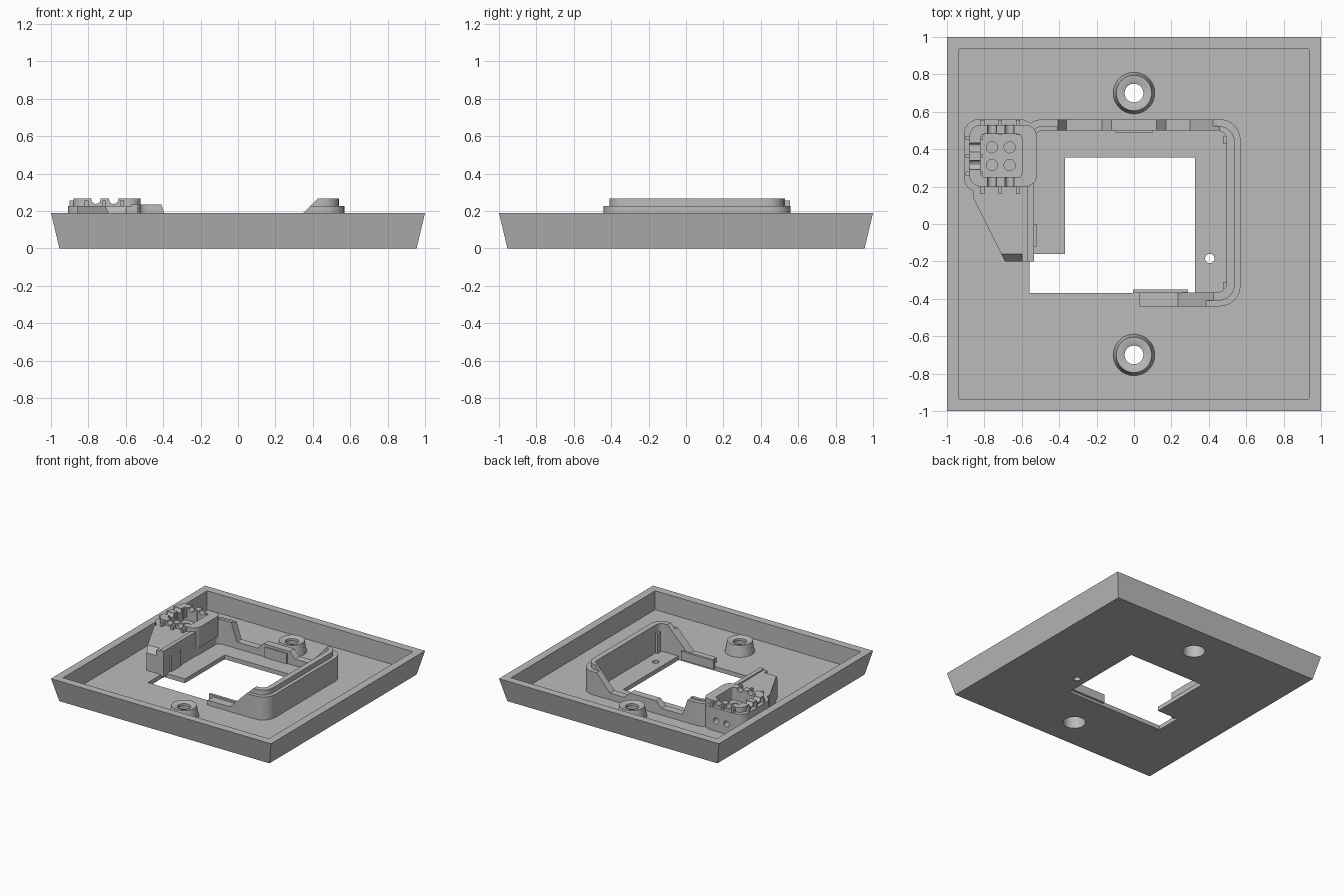
import bpy, bmesh, math
from mathutils import Vector

cube = bpy.data.objects.get("Cube")
if cube:
    bpy.data.objects.remove(cube, do_unlink=True)

grey = bpy.data.materials.new("plain grey plastic")
grey.use_nodes = True
grey.diffuse_color = (0.5, 0.5, 0.5, 1)
grey.node_tree.nodes["Principled BSDF"].inputs["Base Color"].default_value = (0.5, 0.5, 0.5, 1)


def finish(name, bm):
    bmesh.ops.recalc_face_normals(bm, faces=bm.faces)
    mesh = bpy.data.meshes.new(name)
    bm.to_mesh(mesh)
    bm.free()
    mesh.materials.append(grey)
    ob = bpy.data.objects.new(name, mesh)
    bpy.context.collection.objects.link(ob)
    return ob


def prism(name, pts, lo, hi, axis="z", top=None):
    """Extrude an outline along an axis; top is an optional second outline."""
    place = {"x": lambda a, b, h: (h, a, b),
             "y": lambda a, b, h: (a, h, b),
             "z": lambda a, b, h: (a, b, h)}[axis]
    bm = bmesh.new()
    low = [bm.verts.new(place(a, b, lo)) for a, b in pts]
    high = [bm.verts.new(place(a, b, hi)) for a, b in (top or pts)]
    bm.faces.new(low)
    bm.faces.new(high)
    n = len(low)
    for i in range(n):
        j = (i + 1) % n
        bm.faces.new((low[i], low[j], high[j], high[i]))
    return finish(name, bm)


def rect(x0, x1, y0, y1, r=0.0):
    """Rectangle outline with optional round corners."""
    if r == 0:
        return [(x0, y0), (x1, y0), (x1, y1), (x0, y1)]
    pts = []
    centres = [(x1 - r, y1 - r), (x0 + r, y1 - r), (x0 + r, y0 + r), (x1 - r, y0 + r)]
    for k, (cx, cy) in enumerate(centres):
        for i in range(7):
            a = math.pi / 2 * (k + i / 6)
            pts.append((cx + r * math.cos(a), cy + r * math.sin(a)))
    return pts


def circle(cx, cy, r, n=24):
    return [(cx + r * math.cos(2 * math.pi * i / n), cy + r * math.sin(2 * math.pi * i / n))
            for i in range(n)]


def cut(ob, *cutters, op="DIFFERENCE"):
    """Boolean the cutters into an object, bake the result and drop the cutters."""
    for c in cutters:
        mod = ob.modifiers.new("cut", "BOOLEAN")
        mod.operation, mod.solver, mod.object = op, "EXACT", c
    bpy.context.view_layer.update()
    deps = bpy.context.evaluated_depsgraph_get()
    mesh = bpy.data.meshes.new_from_object(ob.evaluated_get(deps))
    ob.modifiers.clear()
    ob.data = mesh
    for c in cutters:
        bpy.data.objects.remove(c, do_unlink=True)


def smooth(ob):
    bpy.ops.object.select_all(action="DESELECT")
    ob.select_set(True)
    bpy.context.view_layer.objects.active = ob
    bpy.ops.object.shade_smooth_by_angle(angle=math.radians(30))


FLOOR, RIM = 0.035, 0.19

# Tray with flared sides, L-shaped opening and screw holes
tray = prism("tray", rect(-0.955, 0.955, -0.955, 0.955), 0, RIM, top=rect(-1, 1, -1, 1))
opening = [(-0.56, -0.37), (0.325, -0.37), (0.325, 0.355), (-0.37, 0.355),
           (-0.37, -0.16), (-0.56, -0.16)]
cut(tray,
    prism("cavity", rect(-0.935, 0.935, -0.935, 0.935), FLOOR, 0.4),
    prism("window", opening, -0.1, 0.1),
    prism("pin_hole", circle(0.405, -0.185, 0.025), -0.1, 0.1),
    *[prism("screw_hole", circle(0, y, 0.09), -0.1, 0.1) for y in (-0.7, 0.7)])

# Hollow screw bosses
profile = [(0.085, 0), (0.091, 0), (0.091, 0.03), (0.112, 0.03), (0.095, 0.125),
           (0.08, 0.125), (0.05, 0.115), (0.05, 0.095), (0.08, 0.095)]
for side, y in (("front", -0.7), ("back", 0.7)):
    bm = bmesh.new()
    vs = [bm.verts.new((r, y, z)) for r, z in profile]
    es = [bm.edges.new((vs[i], vs[(i + 1) % len(vs)])) for i in range(len(vs))]
    bmesh.ops.spin(bm, geom=vs + es, cent=Vector((0, y, 0)), axis=(0, 0, 1),
                   angle=2 * math.pi, steps=40)
    bmesh.ops.remove_doubles(bm, verts=bm.verts, dist=0.0005)
    smooth(finish(side + "_screw_boss", bm))

# Stepped frame wall around the opening
frame = prism("frame_wall", rect(-0.6, 0.57, -0.44, 0.56, 0.11), 0.02, 0.225)
cut(frame, prism("upper_step", rect(-0.57, 0.54, -0.41, 0.525, 0.09), 0.1, 0.265), op="UNION")
front_slope = [(-0.8, 0), (0.03, 0), (0.03, 0.075), (0.235, 0.075), (0.45, 0.29), (-0.8, 0.29)]
back_slope = [(-0.41, 0.3), (-0.41, 0.235), (-0.36, 0.09), (-0.17, 0.09), (-0.12, 0.14),
              (0.12, 0.14), (0.17, 0.09), (0.3, 0.09), (0.48, 0.29)]
cut(frame,
    prism("frame_inside", rect(-0.535, 0.495, -0.365, 0.5, 0.05), -0.1, 0.4),
    prism("front_slope", front_slope, -0.6, -0.2, "y"),
    prism("back_slope", back_slope, 0.46, 0.7, "y"),
    prism("left_trim", rect(-0.8, -0.3, -0.6, 0.7), 0.235, 0.4))
smooth(frame)

# Terminal tower with stepped walls, pocket and wire grooves
tower = prism("terminal_tower", rect(-0.91, -0.53, 0.17, 0.56, 0.08), 0.02, 0.225)
cut(tower, prism("tower_step", rect(-0.88, -0.52, 0.2, 0.53, 0.06), 0.1, 0.265), op="UNION")
cutters = [prism("pocket", rect(-0.82, -0.6, 0.25, 0.48, 0.02), 0.16, 0.4)]
for a, b in ((-0.76, 0.41), (-0.665, 0.315)):
    cutters.append(prism("back_groove", circle(a, 0.262, 0.025, 12), 0.4, 0.7, "y"))
    cutters.append(prism("front_groove", circle(a, 0.262, 0.025, 12), 0.12, 0.3, "y"))
    cutters.append(prism("side_groove", circle(b, 0.262, 0.025, 12), -1, -0.75, "x"))
    cutters.append(prism("wire_hole", circle(a, 0.12, 0.025, 16), 0.47, 0.7, "y"))
    for y in (0.315, 0.41):
        cutters.append(prism("socket", circle(a, y, 0.03, 16), 0.1, 0.2))
cut(tower, *cutters)
smooth(tower)

# Ribs standing beside the wire grooves
for i, x in enumerate((-0.81, -0.715, -0.62)):
    for side, y in (("front", 0.16), ("back", 0.475)):
        prism(f"{side}_rib_{i + 1}", rect(x - 0.01, x + 0.01, y, y + 0.08), 0.18, 0.255)
for i, y in enumerate((0.27, 0.365, 0.46)):
    prism(f"side_rib_{i + 1}", rect(-0.9, -0.81, y - 0.01, y + 0.01), 0.18, 0.255)

# Tapering guide block in front of the tower
base = [(-0.86, 0.2), (-0.86, 0.14), (-0.69, -0.2), (-0.54, -0.2), (-0.54, 0.2)]
upper = [(-0.86, 0.2), (-0.86, 0.14), (-0.71, -0.16), (-0.54, -0.16), (-0.54, 0.2)]
prism("guide_block", base, 0.02, 0.18)
prism("guide_block_top", base, 0.18, 0.225, top=upper)

# Small catches and lips on the inside of the frame
prism("left_catch", rect(-0.54, -0.52, -0.12, 0), 0.04, 0.17)
prism("front_lip", rect(-0.005, 0.29, -0.37, -0.35), 0.02, 0.09)
prism("back_lip", rect(-0.1, 0.1, 0.49, 0.51), 0.03, 0.12)
for i, y in enumerate((-0.33, 0.45)):
    prism(f"corner_rib_{i + 1}", rect(0.475, 0.5, y - 0.02, y + 0.02), 0.03, 0.2)
